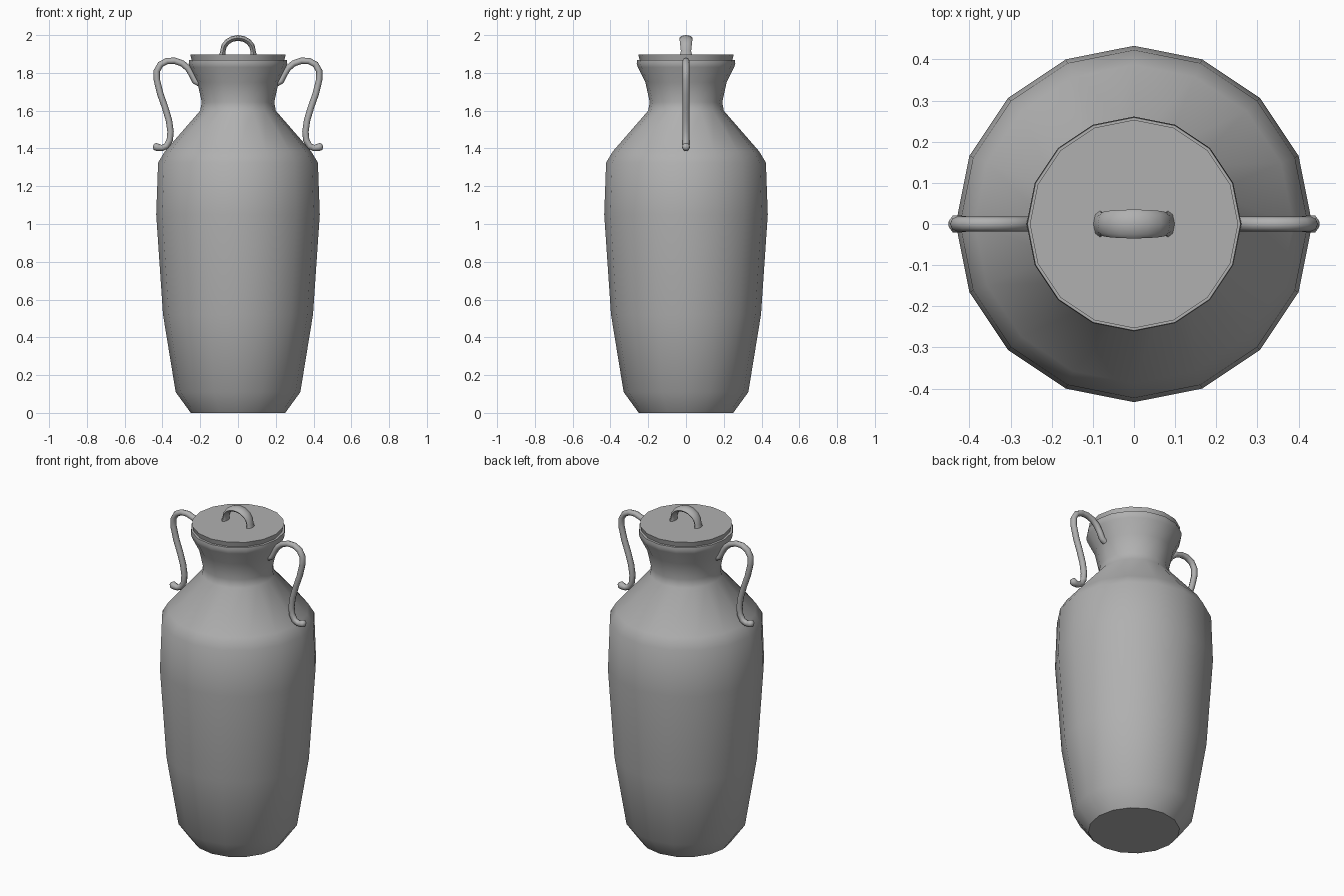
import bpy, bmesh, math
from mathutils import Vector

if "Cube" in bpy.data.objects:
    bpy.data.objects.remove(bpy.data.objects["Cube"])

# Dark grey for every part
grey = bpy.data.materials.new("dark_grey")
grey.diffuse_color = (0.435, 0.435, 0.435, 1)
grey.use_nodes = True
grey.node_tree.nodes["Principled BSDF"].inputs["Base Color"].default_value = grey.diffuse_color


def finish(name, bm, angle=50):
    bmesh.ops.recalc_face_normals(bm, faces=bm.faces)
    me = bpy.data.meshes.new(name)
    bm.to_mesh(me)
    bm.free()
    me.materials.append(grey)
    ob = bpy.data.objects.new(name, me)
    bpy.context.collection.objects.link(ob)
    bpy.ops.object.select_all(action='DESELECT')
    ob.select_set(True)
    bpy.context.view_layer.objects.active = ob
    bpy.ops.object.shade_smooth_by_angle(angle=math.radians(angle))
    return ob


def loft(bm, rings):
    """Join equal rings of points with quads and cap both ends."""
    loops = [[bm.verts.new(p) for p in r] for r in rings]
    n = len(loops[0])
    for a, b in zip(loops, loops[1:]):
        for i in range(n):
            j = (i + 1) % n
            bm.faces.new((a[i], a[j], b[j], b[i]))
    bm.faces.new(loops[0])
    bm.faces.new(loops[-1])


def lathe(name, profile, sides=16):
    bm = bmesh.new()
    loft(bm, [[(r * math.cos(2 * math.pi * i / sides),
                r * math.sin(2 * math.pi * i / sides), z)
               for i in range(sides)] for r, z in profile])
    return finish(name, bm)


def tube(name, path, sides=8):
    """Sweep an ellipse along (x, z, in-plane radius, y radius) points."""
    pts = [Vector((p[0], 0, p[1])) for p in path]
    rings = []
    for k, p in enumerate(pts):
        t = (pts[min(k + 1, len(pts) - 1)] - pts[max(k - 1, 0)]).normalized()
        side = Vector((t.z, 0, -t.x))
        ru, rv = path[k][2:]
        rings.append([p + side * ru * math.cos(a) + Vector((0, rv * math.sin(a), 0))
                      for a in (2 * math.pi * i / sides for i in range(sides))])
    bm = bmesh.new()
    loft(bm, rings)
    return finish(name, bm, 60)


# Jar body with flared neck and a short inner lip
lathe("jar_body", [
    (0.25, 0), (0.33, 0.11), (0.397, 0.52), (0.433, 1.05), (0.423, 1.325),
    (0.387, 1.385), (0.20, 1.60), (0.192, 1.645), (0.215, 1.75),
    (0.255, 1.83), (0.261, 1.85), (0.259, 1.868), (0.238, 1.868), (0.215, 1.80)])

# Lid disc, tapering slightly downwards
lathe("lid", [(0.243, 1.86), (0.253, 1.898)])

# Arched lid grip, wider at the crown and the feet
grip = [(-0.083, 1.892, 0.017, 0.034), (-0.08, 1.915, 0.014, 0.027)]
for i in range(1, 8):
    a = math.pi * (1 - i / 8)
    grip.append((0.08 * math.cos(a), 1.915 + 0.07 * math.sin(a),
                 0.015, 0.027 + 0.008 * math.sin(a)))
grip += [(0.08, 1.915, 0.014, 0.027), (0.083, 1.892, 0.017, 0.034)]
tube("lid_grip", grip)

# Two scrolled side handles
scroll = [(0.205, 1.745), (0.228, 1.757), (0.243, 1.79), (0.265, 1.825),
          (0.295, 1.85), (0.335, 1.864), (0.375, 1.863), (0.41, 1.845),
          (0.43, 1.81), (0.43, 1.765), (0.412, 1.69), (0.387, 1.62),
          (0.366, 1.55), (0.357, 1.49), (0.361, 1.445), (0.378, 1.413),
          (0.402, 1.402), (0.425, 1.405), (0.44, 1.411), (0.449, 1.413)]
for name, s in (("right_handle", 1), ("left_handle", -1)):
    n = len(scroll)
    tube(name, [(s * x, z, *((0.008, 0.009) if i == n - 1 else
                             (0.02, 0.021) if i > n - 4 else (0.017, 0.018)))
                for i, (x, z) in enumerate(scroll)])
